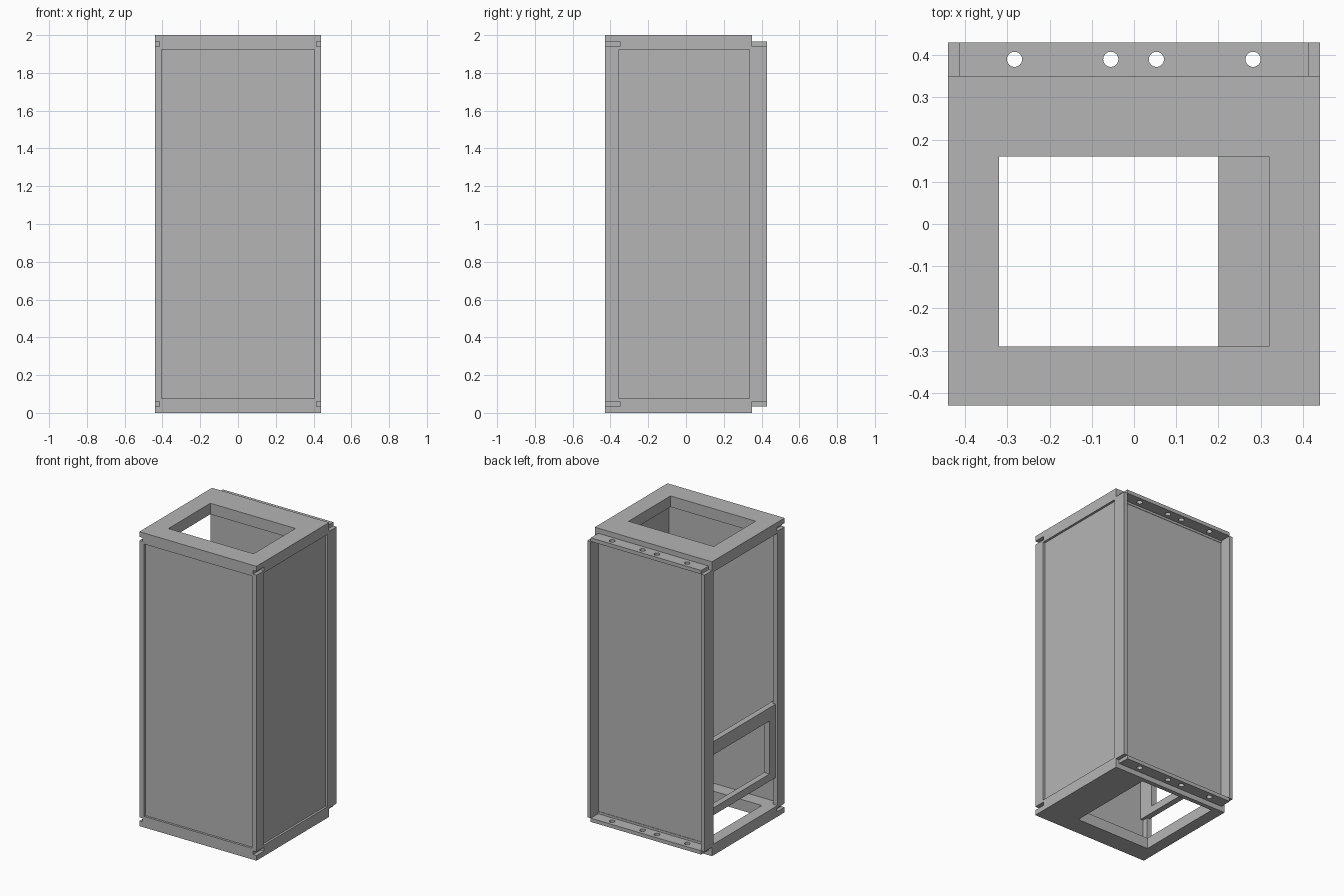
import bpy
import bmesh

cube = bpy.data.objects.get("Cube")
if cube:
    bpy.data.objects.remove(cube)

steel = bpy.data.materials.new("grey steel")
steel.use_nodes = True
GREY = (0.46, 0.46, 0.46, 1)
steel.diffuse_color = GREY
steel.node_tree.nodes["Principled BSDF"].inputs["Base Color"].default_value = GREY


def add(name, bm):
    mesh = bpy.data.meshes.new(name)
    bm.to_mesh(mesh)
    bm.free()
    mesh.materials.append(steel)
    obj = bpy.data.objects.new(name, mesh)
    bpy.context.collection.objects.link(obj)
    return obj


def box(name, xs, ys, zs):
    bm = bmesh.new()
    bmesh.ops.create_cube(bm, size=1)
    for v in bm.verts:
        v.co = [r[0] if c < 0 else r[1] for c, r in zip(v.co, (xs, ys, zs))]
    return add(name, bm)


def drill(x, y, z):
    bm = bmesh.new()
    bmesh.ops.create_cone(bm, cap_ends=True, segments=24, radius1=0.018,
                          radius2=0.018, depth=0.2)
    bmesh.ops.translate(bm, verts=bm.verts, vec=(x, y, z))
    return add("drill_cutter", bm)


def cut(obj, cutters):
    for c in cutters:
        c.hide_render = True
        mod = obj.modifiers.new("cut", "BOOLEAN")
        mod.operation = "DIFFERENCE"
        mod.solver = "EXACT"
        mod.object = c
    bpy.context.view_layer.update()
    graph = bpy.context.evaluated_depsgraph_get()
    mesh = bpy.data.meshes.new_from_object(obj.evaluated_get(graph))
    obj.modifiers.clear()
    obj.data = mesh
    for c in cutters:
        bpy.data.objects.remove(c)


W, FRONT, BACK, REAR = 0.44, -0.43, 0.35, 0.43
H, T = 2.0, 0.075

# Top and bottom plates with openings and notched front corners
openings = {"top": ((-0.32, 0.32), (-0.29, 0.16)),
            "bottom": ((-0.36, 0.20), (-0.30, 0.32))}
for end, (hx, hy) in openings.items():
    def span(a, b):
        return (H - b, H - a) if end == "top" else (a, b)

    plate = box(end + "_plate", (-W, W), (FRONT, BACK), span(0, T))
    cutters = [box("opening_cutter", hx, hy, span(-0.1, 0.2))]
    for x in (-W, W):
        cutters.append(box("notch_cutter", (x - 0.025, x + 0.025),
                           (FRONT - 0.1, -0.35), span(0.035, 0.06)))
    cut(plate, cutters)

    # Drilled flange along the back edge
    zs = span(0.035, 0.06)
    flange = box(end + "_back_flange", (-0.415, 0.415), (BACK - 0.01, REAR), zs)
    cut(flange, [drill(x, 0.39, zs[0]) for x in (-0.283, -0.055, 0.053, 0.282)])

# Front corner posts and rear side flanges
for side, s in (("left", 1), ("right", -1)):
    def across(inner):
        return tuple(sorted((s * inner, s * W)))

    box(side + "_front_post", across(0.405), (FRONT, -0.355), (0.06, 1.94))
    box(side + "_back_flange", across(0.415), (BACK - 0.015, REAR), (0.06, 1.94))

# Recessed panels; one side stays open
box("front_panel", (-0.41, 0.41), (-0.415, -0.395), (0.07, 1.93))
box("back_panel", (-0.42, 0.42), (0.33, 0.347), (0.04, 1.96))
box("left_side_panel", (0.405, 0.425), (-0.36, 0.345), (0.07, 1.93))

# Access frame low in the open side
fx = (-0.425, -0.385)
box("access_frame_top_rail", fx, (-0.395, 0.33), (0.67, 0.76))
box("access_frame_bottom_rail", fx, (-0.395, 0.33), (0.26, 0.31))
box("access_frame_front_stile", fx, (-0.395, -0.29), (0.31, 0.67))
